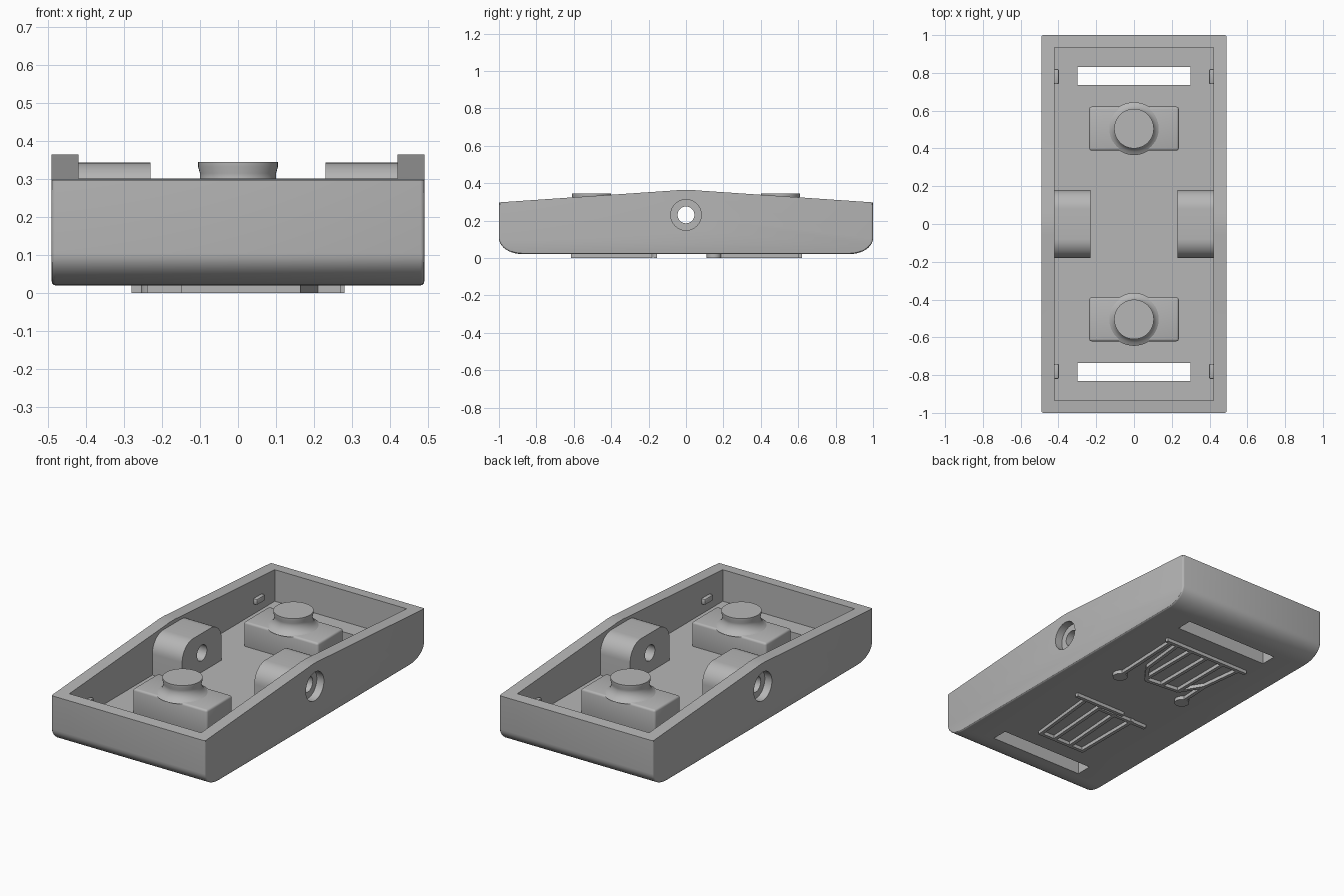
import bpy, bmesh, math
from mathutils import Matrix, Vector

cube = bpy.data.objects.get("Cube")
if cube:
    bpy.data.objects.remove(cube, do_unlink=True)

grey = bpy.data.materials.new("plain grey")
grey.use_nodes = True
grey.diffuse_color = (0.47, 0.47, 0.47, 1)
grey.node_tree.nodes["Principled BSDF"].inputs["Base Color"].default_value = (0.47, 0.47, 0.47, 1)


def finish(name, bm):
    bmesh.ops.recalc_face_normals(bm, faces=bm.faces)
    mesh = bpy.data.meshes.new(name)
    bm.to_mesh(mesh)
    bm.free()
    mesh.materials.append(grey)
    obj = bpy.data.objects.new(name, mesh)
    bpy.context.collection.objects.link(obj)
    return obj


def box(name, x0, x1, y0, y1, z0, z1):
    bm = bmesh.new()
    bmesh.ops.create_cube(bm, size=1)
    for v in bm.verts:
        v.co = Vector(((x0 + x1) / 2 + v.co.x * (x1 - x0),
                       (y0 + y1) / 2 + v.co.y * (y1 - y0),
                       (z0 + z1) / 2 + v.co.z * (z1 - z0)))
    return finish(name, bm)


def extrude_x(name, profile, x0, x1, edge=0):
    """Extrude a (y, z) profile along x, optionally rounding the low rim edges."""
    bm = bmesh.new()
    face = bm.faces.new([bm.verts.new((x0, y, z)) for y, z in profile])
    new = bmesh.ops.extrude_face_region(bm, geom=[face])["geom"]
    bmesh.ops.translate(bm, vec=(x1 - x0, 0, 0),
                        verts=[g for g in new if isinstance(g, bmesh.types.BMVert)])
    bmesh.ops.recalc_face_normals(bm, faces=bm.faces)
    if edge:
        rim = [e for e in bm.edges if abs(e.verts[0].co.x - e.verts[1].co.x) < 1e-5
               and min(v.co.z for v in e.verts) < 0.12]
        bmesh.ops.bevel(bm, geom=rim, offset=edge, segments=3, profile=0.5, affect='EDGES')
    return finish(name, bm)


def cylinder(name, radius, depth, centre, axis='Z'):
    bm = bmesh.new()
    turn = Matrix.Rotation(math.pi / 2, 4, 'Y') if axis == 'X' else Matrix()
    bmesh.ops.create_cone(bm, cap_ends=True, segments=48, radius1=radius, radius2=radius,
                          depth=depth, matrix=Matrix.Translation(centre) @ turn)
    return finish(name, bm)


def apply(obj, mod):
    bpy.context.view_layer.objects.active = obj
    bpy.ops.object.modifier_apply(modifier=mod.name)


def cut(obj, cutter):
    cutter.hide_render = True
    mod = obj.modifiers.new("cut", 'BOOLEAN')
    mod.operation, mod.solver, mod.object = 'DIFFERENCE', 'EXACT', cutter
    apply(obj, mod)
    bpy.data.objects.remove(cutter, do_unlink=True)


def arc(cy, cz, ry, rz, start, end, steps=10):
    angles = [math.radians(start + (end - start) * i / steps) for i in range(steps + 1)]
    return [(cy + ry * math.cos(a), cz + rz * math.sin(a)) for a in angles]


FLOOR, HOLE_Z = 0.12, 0.23

# Open tray with a ridged rim and rounded lower ends
rim = [(1, 0.297), (0.06, 0.361), (0.03, 0.364), (-0.03, 0.364), (-0.06, 0.361), (-1, 0.297)]
tray = extrude_x("tray", rim + arc(-0.87, 0.105, 0.13, 0.085, 180, 270)
                 + arc(0.87, 0.105, 0.13, 0.085, 270, 360), -0.49, 0.49, edge=0.01)
cut(tray, box("cavity", -0.42, 0.42, -0.935, 0.935, FLOOR, 0.6))
for s in (-1, 1):
    cut(tray, box("slot", -0.3, 0.3, s * 0.783 - 0.047, s * 0.783 + 0.047, -0.1, 0.3))
    cut(tray, cylinder("axle_hole", 0.045, 0.4, (s * 0.45, 0, HOLE_Z), 'X'))
    cut(tray, cylinder("counterbore", 0.082, 0.1, (s * 0.495, 0, HOLE_Z), 'X'))

# Axle bosses with rounded shoulders
boss_profile = ([(-0.18, FLOOR - 0.02), (0.18, FLOOR - 0.02)]
                + arc(0.08, 0.243, 0.1, 0.1, 0, 90) + arc(-0.08, 0.243, 0.1, 0.1, 90, 180))
for s, side in ((1, "left"), (-1, "right")):
    boss = extrude_x(side + "_axle_boss", boss_profile, s * 0.23, s * 0.425)
    cut(boss, cylinder("axle_hole", 0.045, 0.6, (s * 0.4, 0, HOLE_Z), 'X'))

# Pedestals, each with a flared round button
button_profile = [(0.14, 0.255), (0.122, 0.265), (0.108, 0.28), (0.1, 0.3),
                  (0.1, 0.315), (0.105, 0.332), (0.105, 0.345)]
for s, end in ((-1, "front"), (1, "back")):
    pedestal = box(end + "_pedestal", -0.237, 0.237, s * 0.505 - 0.116, s * 0.505 + 0.116,
                   FLOOR - 0.02, 0.26)
    bevel = pedestal.modifiers.new("soft_top", 'BEVEL')
    bevel.width, bevel.segments = 0.012, 3
    apply(pedestal, bevel)

    bm = bmesh.new()
    rings = [[bm.verts.new((r * math.cos(a), s * 0.505 + r * math.sin(a), z))
              for a in (math.tau * i / 48 for i in range(48))] for r, z in button_profile]
    for low, high in zip(rings, rings[1:]):
        for i in range(48):
            j = (i + 1) % 48
            bm.faces.new((low[i], low[j], high[j], high[i]))
    bm.faces.new(rings[-1])
    bm.faces.new(rings[0][::-1])
    finish(end + "_button", bm)

    # Small catches on the inner side walls
    for t, side in ((1, "left"), (-1, "right")):
        y = s * 0.78
        catch = box(f"{end}_{side}_catch", min(t * 0.397, t * 0.425), max(t * 0.397, t * 0.425),
                    y - 0.04, y + 0.04, 0.175, 0.21)
        bevel = catch.modifiers.new("soft", 'BEVEL')
        bevel.width, bevel.segments = 0.008, 2
        apply(catch, bevel)


# Raised ribs under the tray
def rib(name, a, b, width=0.02):
    a, b = Vector(a), Vector(b)
    side = (b - a).normalized().orthogonal() * width / 2
    bm = bmesh.new()
    face = bm.faces.new([bm.verts.new((*p, 0)) for p in (a - side, b - side, b + side, a + side)])
    new = bmesh.ops.extrude_face_region(bm, geom=[face])["geom"]
    bmesh.ops.translate(bm, vec=(0, 0, 0.025),
                        verts=[g for g in new if isinstance(g, bmesh.types.BMVert)])
    finish(name, bm)


def rib_path(name, points):
    for a, b in zip(points, points[1:]):
        rib(name, a, b)


rib("back_cross_rib", (-0.28, 0.61), (0.28, 0.61))
for x in (-0.12, -0.01, 0.1):
    rib("back_long_rib", (x, 0.61), (x, 0.23))
rib_path("back_basin_rib", [(-0.23, 0.61), (-0.2, 0.36), (-0.12, 0.23),
                            (0.09, 0.21), (0.17, 0.32), (0.2, 0.61)])
rib("back_left_leg_rib", (0.25, 0.61), (0.23, 0.15))
rib("back_right_leg_rib", (-0.2, 0.36), (-0.21, 0.15))
for x in (0.225, -0.215):
    cylinder("back_round_pad", 0.04, 0.025, (x, 0.15, 0.0125))

rib("front_upper_cross_rib", (0.27, -0.165), (-0.06, -0.165))
rib("front_lower_cross_rib", (0.09, -0.195), (-0.24, -0.195))
for top, low in ((0.2, 0.155), (0.09, 0.06), (-0.02, -0.05), (-0.14, -0.14)):
    rib("front_long_rib", (top, -0.18), (low, -0.6))
rib("front_end_rib", (0.165, -0.605), (-0.15, -0.605))

# Smooth curved faces, keep hard edges
bpy.ops.object.select_all(action='DESELECT')
for obj in bpy.context.collection.objects:
    if obj.type == 'MESH':
        obj.select_set(True)
        bpy.context.view_layer.objects.active = obj
bpy.ops.object.shade_smooth_by_angle(angle=math.radians(30))
